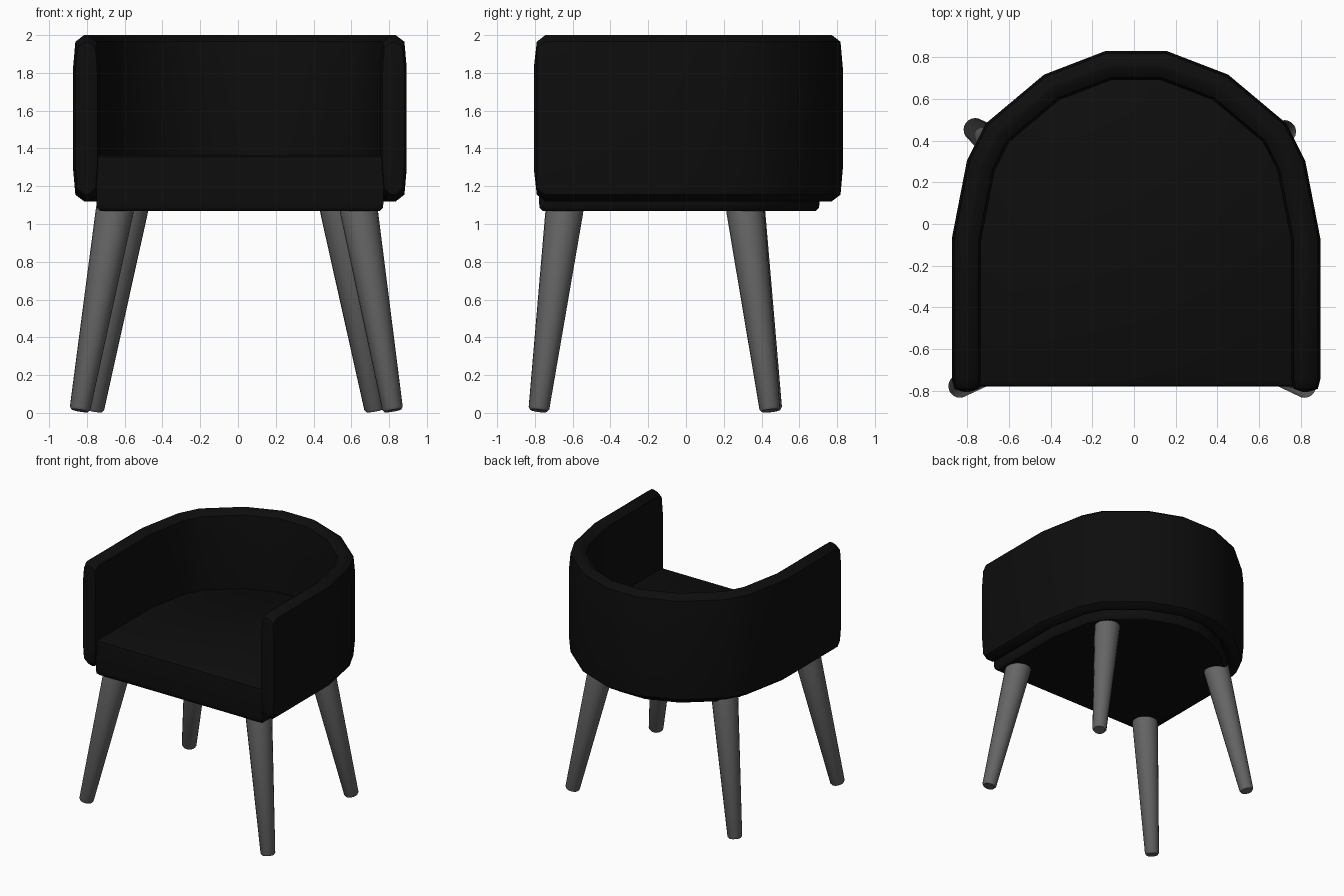
import bpy, bmesh, math
from mathutils import Vector

cube = bpy.data.objects.get("Cube")
if cube:
    bpy.data.objects.remove(cube, do_unlink=True)


def make_material(name, value, roughness):
    mat = bpy.data.materials.new(name)
    mat.use_nodes = True
    color = (value, value, value, 1)
    mat.diffuse_color = color
    node = mat.node_tree.nodes["Principled BSDF"]
    node.inputs["Base Color"].default_value = color
    node.inputs["Roughness"].default_value = roughness
    return mat


black = make_material("black upholstery", 0.004, 0.8)
grey = make_material("grey legs", 0.13, 0.6)


def loft(name, rings, mat, angle=40):
    """Skin a list of equal closed rings and cap both ends."""
    bm = bmesh.new()
    loops = [[bm.verts.new(p) for p in ring] for ring in rings]
    n = len(loops[0])
    for a, b in zip(loops, loops[1:]):
        for i in range(n):
            j = (i + 1) % n
            bm.faces.new((a[i], a[j], b[j], b[i]))
    bm.faces.new(loops[0])
    bm.faces.new(loops[-1])
    bmesh.ops.recalc_face_normals(bm, faces=bm.faces)
    mesh = bpy.data.meshes.new(name)
    bm.to_mesh(mesh)
    bm.free()
    mesh.materials.append(mat)
    obj = bpy.data.objects.new(name, mesh)
    bpy.context.collection.objects.link(obj)
    bpy.ops.object.select_all(action='DESELECT')
    obj.select_set(True)
    bpy.context.view_layer.objects.active = obj
    bpy.ops.object.shade_smooth_by_angle(angle=math.radians(angle))
    return obj


# Horseshoe centre line of the wrap-around back, from one arm to the other
CX = 0.01
half = [(0.813, -0.745), (0.813, -0.075), (0.744, 0.28),
        (0.665, 0.437), (0.405, 0.655), (0.132, 0.76)]
path = [Vector(p) for p in half] + [Vector((-x, y)) for x, y in reversed(half)]


def outward(i):
    """Mitred outward direction at a path point."""
    steps = []
    if i > 0:
        steps.append((path[i] - path[i - 1]).normalized())
    if i < len(path) - 1:
        steps.append((path[i + 1] - path[i]).normalized())
    mean = sum(steps, Vector((0, 0))).normalized()
    return Vector((mean.y, -mean.x)) / mean.dot(steps[0])


# Wrap-around back and arms: rounded upright section swept along the path
corner = [(0.07, 0.27), (0.058, 0.405), (0.012, 0.44)]
section = (corner + [(-w, h) for w, h in reversed(corner)]
           + [(-w, -h) for w, h in corner]
           + [(w, -h) for w, h in reversed(corner)])
MID = 1.56


def shell_ring(i, dy=0, sw=1, sh=1):
    p, d = path[i], outward(i)
    return [(CX + p.x + d.x * w * sw, p.y + dy + d.y * w * sw, MID + h * sh)
            for w, h in section]


ends = [(-0.06, 0.2, 0.62), (-0.045, 0.83, 0.92)]
last = len(path) - 1
rings = [shell_ring(0, *e) for e in ends]
rings += [shell_ring(i) for i in range(len(path))]
rings += [shell_ring(last, *e) for e in reversed(ends)]
loft("back_and_arms", rings, black)

# Seat cushion: fills the inside of the horseshoe
inner = [path[i] - outward(i) * 0.053 for i in range(len(path))]
inner[0].y = inner[-1].y = -0.778
levels = [(1.07, 0.975), (1.085, 0.995), (1.11, 1), (1.33, 1), (1.355, 0.995), (1.365, 0.975)]
loft("seat", [[(CX + p.x * s, p.y * s, z) for p in inner] for z, s in levels], black)

# Splayed tapered legs: foot centre, then top centre
legs = {
    "front_left_leg": ((0.82, -0.78), (0.635, -0.64)),
    "front_right_leg": ((-0.838, -0.78), (-0.648, -0.64)),
    "back_left_leg": ((0.725, 0.445), (0.53, 0.31)),
    "back_right_leg": ((-0.765, 0.455), (-0.572, 0.315)),
}
SIDES = 20
for name, (foot, top) in legs.items():
    a, b = Vector((*foot, 0.012)), Vector((*top, 1.1))
    axis = b - a
    turn = axis.to_track_quat('Z', 'Y')
    rings = []
    for t, r in [(0, 0.046), (0.012, 0.055), (0.97, 0.1), (1, 0.1)]:
        rings.append([a + axis * t + turn @ Vector((r * math.cos(k * math.tau / SIDES),
                                                    r * math.sin(k * math.tau / SIDES), 0))
                      for k in range(SIDES)])
    loft(name, rings, grey)
